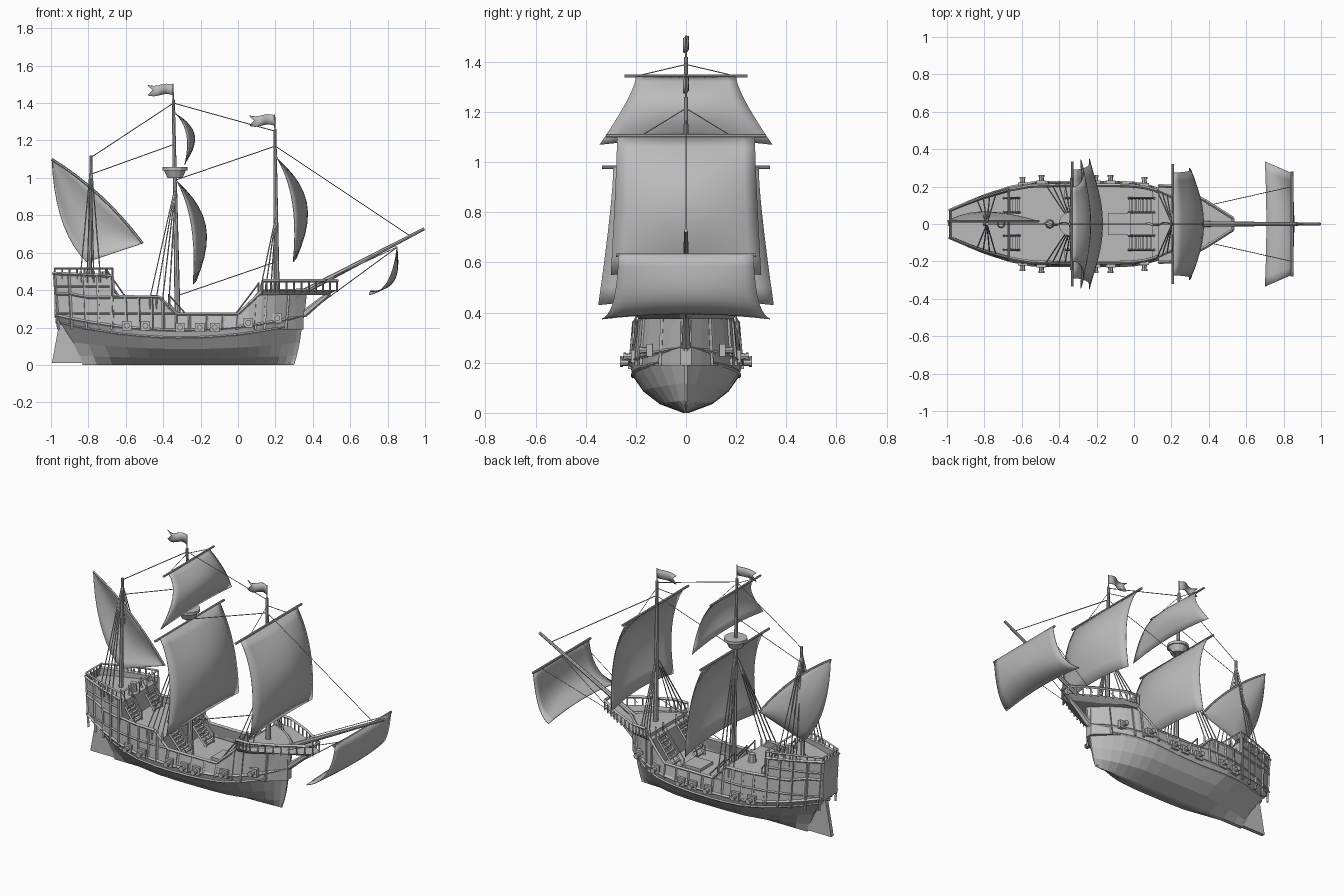
import bpy, bmesh, math
from mathutils import Matrix, Vector

if "Cube" in bpy.data.objects:
    bpy.data.objects.remove(bpy.data.objects["Cube"])

GREY = bpy.data.materials.new("plain_grey")
GREY.use_nodes = True
GREY.diffuse_color = (0.5, 0.5, 0.5, 1)
for node in GREY.node_tree.nodes:
    if node.type == 'BSDF_PRINCIPLED':
        node.inputs["Base Color"].default_value = GREY.diffuse_color
        node.inputs["Roughness"].default_value = 0.8


def finish(name, bm, smooth=False, thick=0, offset=-1):
    bmesh.ops.recalc_face_normals(bm, faces=bm.faces)
    for f in bm.faces:
        f.smooth = smooth
    mesh = bpy.data.meshes.new(name)
    bm.to_mesh(mesh)
    bm.free()
    mesh.materials.append(GREY)
    ob = bpy.data.objects.new(name, mesh)
    bpy.context.collection.objects.link(ob)
    if thick:
        mod = ob.modifiers.new("thickness", 'SOLIDIFY')
        mod.thickness, mod.offset = thick, offset
    return ob


def rod(bm, a, b, r0, r1=None, sides=6):
    a, b = Vector(a), Vector(b)
    d = b - a
    if d.length < 1e-5:
        return
    m = Matrix.Translation((a + b) / 2) @ d.to_track_quat('Z', 'Y').to_matrix().to_4x4()
    bmesh.ops.create_cone(bm, cap_ends=True, segments=sides, radius1=r0,
                          radius2=r0 if r1 is None else r1, depth=d.length, matrix=m)


def path(bm, pts, r, sides=4):
    for a, b in zip(pts, pts[1:]):
        rod(bm, a, b, r, sides=sides)


def box(bm, c, size):
    bmesh.ops.create_cube(bm, size=1, matrix=Matrix.Translation(c) @ Matrix.Diagonal((*size, 1)))


def slab(bm, outline, z0, z1, low=None):
    """Mirrored deck outline of (x, half width), filled from z0 to z1."""
    def ring(pts, z):
        return [bm.verts.new((x, y, z)) for x, y in pts] + \
               [bm.verts.new((x, -y, z)) for x, y in reversed(pts)]
    a, b = ring(low or outline, z0), ring(outline, z1)
    n = len(a)
    bm.faces.new(a)
    bm.faces.new(b)
    for i in range(n):
        bm.faces.new((a[i], a[(i + 1) % n], b[(i + 1) % n], b[i]))


def both(p):
    return [(p[0], s * p[1], p[2]) for s in (1, -1)]


# Hull shape: rows are (height, sheer, stern x, bow x, half width, stern fullness)
ROWS = [(0, 0, -0.83, 0.30, 0.012, 1), (0.035, 0.015, -0.85, 0.315, 0.105, 0.1),
        (0.085, 0.035, -0.88, 0.33, 0.17, 0.13), (0.145, 0.08, -0.95, 0.345, 0.212, 0.27),
        (0.185, 0.08, -0.975, 0.355, 0.222, 0.33), (0, 0, -0.99, 0.37, 0.207, 0.34)]
TOPS = [(-0.99, 0.49), (-0.671, 0.475), (-0.669, 0.365), (-0.42, 0.362), (-0.33, 0.272),
        (0.0, 0.272), (0.13, 0.395), (0.4, 0.40)]


def top(x):
    for (xa, za), (xb, zb) in zip(TOPS, TOPS[1:]):
        if x <= xb:
            return za + (zb - za) * max(0, x - xa) / (xb - xa)
    return TOPS[-1][1]


def hull_point(row, s):
    z, sheer, xa, xb, w, e = ROWS[row]
    x = xa + s * (xb - xa)
    z = top(x) if row == 5 else z + sheer * (2 * s - 1) ** 2
    f = 1
    if s < 0.36:
        f = e + (1 - e) * (1 - (1 - s / 0.36) ** 1.6)
    elif s > 0.66:
        f = 1 - ((s - 0.66) / 0.34) ** (2.6 if row > 2 else 2)
    return Vector((x, w * max(f, 0.03), z))


def side(x, z):
    """Point on the upper planking."""
    s = min(1, max(0, (x + 0.985) / 1.35))
    a, b = hull_point(4, s), hull_point(5, s)
    return a.lerp(b, (z - a.z) / (b.z - a.z))


STATIONS = [-0.99, -0.9, -0.8, -0.671, -0.669, -0.55, -0.42, -0.33, -0.2, -0.1,
            0, 0.06, 0.13, 0.2, 0.26, 0.31, 0.345, 0.37]
bm = bmesh.new()
loops = []
for x in STATIONS:
    pts = [hull_point(r, (x + 0.99) / 1.36) for r in range(6)]
    loops.append([bm.verts.new(p) for p in reversed(pts)] +
                 [bm.verts.new((p.x, -p.y, p.z)) for p in pts])
for a, b in zip(loops, loops[1:]):
    for i in range(11):
        bm.faces.new((a[i], a[i + 1], b[i + 1], b[i]))
for end in (loops[0], loops[-1]):
    for i in range(5):
        bm.faces.new((end[i], end[i + 1], end[10 - i], end[11 - i]))
finish("hull", bm, thick=0.01)

# Decks with their bulkheads
for name, xa, xb, z in [("waist_deck", -0.4, 0.12, 0.2), ("quarter_deck", -0.69, -0.37, 0.325),
                        ("poop_deck", -0.98, -0.67, 0.45), ("fore_deck", 0.1, 0.35, 0.38)]:
    bm = bmesh.new()
    line = [xa + (xb - xa) * i / 6 for i in range(7)]
    slab(bm, [(x, 0.955 * hull_point(5, (x + 0.99) / 1.36).y) for x in line], max(0.19, z - 0.2), z)
    finish(name, bm)

# Overhanging bow platform and its railing
PLAT = [(0.13, 0.205), (0.22, 0.2), (0.38, 0.125), (0.53, 0.03)]
bm = bmesh.new()
slab(bm, PLAT, 0.375, 0.40, [(0.13, 0.19), (0.22, 0.175), (0.34, 0.09), (0.48, 0.02)])
rod(bm, (0.35, 0, 0.27), (0.49, 0, 0.385), 0.02, 0.012)
finish("bow_platform", bm)
bm = bmesh.new()
for sg in (1, -1):
    rail = [Vector((x, sg * y, 0.45)) for x, y in PLAT]
    path(bm, rail, 0.009)
    for a, b in zip(rail, rail[1:]):
        for k in range(5):
            p = a.lerp(b, k / 4)
            rod(bm, (p.x, p.y, 0.39), p, 0.005, sides=4)
rod(bm, rail[-1], (0.53, 0.03, 0.45), 0.009)
finish("bow_railing", bm)

# Poop railing
bm = bmesh.new()
for sg in (1, -1):
    rail = [Vector((x, sg * side(x, 0.47).y, 0.515)) for x in (-0.98, -0.9, -0.82, -0.74, -0.67)]
    path(bm, rail, 0.006)
    for a, b in zip(rail, rail[1:]):
        for k in range(3):
            p = a.lerp(b, k / 2)
            rod(bm, (p.x, p.y, 0.46), p, 0.005, sides=4)
for x in (-0.98, -0.67):
    y = side(x, 0.47).y
    rod(bm, (x, -y, 0.515), (x, y, 0.515), 0.006, sides=4)
    for k in range(-2, 3):
        rod(bm, (x, y * k / 2.5, 0.45), (x, y * k / 2.5, 0.515), 0.004, sides=4)
finish("poop_railing", bm)

# Wales, cap rails and upright ribs
bm = bmesh.new()
for sg in (1, -1):
    def flip(p):
        return Vector((p.x, sg * p.y, p.z))
    ss = [(x + 0.99) / 1.36 for x in STATIONS]
    for row, r in [(3, 0.008), (4, 0.009), (5, 0.009)]:
        path(bm, [flip(hull_point(row, s)) for s in ss], r)
    path(bm, [flip(side(x, 0.36 + 0.02 * (x < -0.8))) for x in (-0.98, -0.9, -0.8, -0.68)], 0.008)
    path(bm, [flip(side(x, 0.42)) for x in (-0.98, -0.9, -0.8, -0.68)], 0.006)
    path(bm, [flip(side(x, 0.275)) for x in (-0.98, -0.8, -0.67, -0.55, -0.44, -0.33)], 0.006)
    for x in (-0.975, -0.9, -0.82, -0.75, -0.68, -0.6, -0.53, -0.46, -0.4, -0.33, -0.26,
              -0.165, -0.08, 0, 0.1, 0.15, 0.27):
        rod(bm, flip(side(x, 0.19)), flip(side(x, top(x))), 0.008, sides=4)
finish("wales_and_ribs", bm)

# Gun ports
bm = bmesh.new()
for x, z in [(-0.595, 0.21), (-0.495, 0.21), (-0.31, 0.2), (-0.205, 0.2), (-0.125, 0.2),
             (0.055, 0.225), (0.21, 0.25)]:
    y = side(x, z).y
    for sg in (1, -1):
        box(bm, (x, sg * y, z), (0.05, 0.024, 0.05))
        rod(bm, (x, sg * y, z), (x, sg * (y + 0.04), z), 0.015, 0.011, 8)
        rod(bm, (x, sg * (y + 0.032), z), (x, sg * (y + 0.042), z), 0.016, sides=8)
finish("cannons", bm)

# Rudder
bm = bmesh.new()
prof = [(-0.995, 0.01), (-0.83, 0.01), (-0.87, 0.12), (-0.925, 0.23), (-0.955, 0.23), (-0.975, 0.12)]
f = bm.faces.new([bm.verts.new((x, -0.012, z)) for x, z in prof])
ext = bmesh.ops.extrude_face_region(bm, geom=[f])
bmesh.ops.translate(bm, vec=(0, 0.024, 0), verts=[v for v in ext["geom"] if isinstance(v, bmesh.types.BMVert)])
rod(bm, (-0.975, 0, 0.235), (-0.9, 0, 0.235), 0.014)
finish("rudder", bm)

# Stairs, hatch and capstan
bm = bmesh.new()
for xa, za, xb, zb in [(-0.03, 0.2, 0.11, 0.385), (-0.26, 0.2, -0.37, 0.325), (-0.61, 0.325, -0.7, 0.455)]:
    for y in (0.1, -0.1):
        for k in range(7):
            t = (k + 0.5) / 7
            box(bm, (xa + (xb - xa) * t, y, za + (zb - za) * t), (0.016, 0.075, 0.008))
        for dy in (-0.038, 0.038):
            rod(bm, (xa, y + dy, za), (xb, y + dy, zb), 0.007, sides=4)
            rod(bm, (xa, y + dy, za + 0.05), (xb, y + dy, zb + 0.05), 0.004, sides=4)
            for x, z in ((xa, za), (xb, zb)):
                rod(bm, (x, y + dy, z), (x, y + dy, z + 0.055), 0.005, sides=4)
finish("stairs", bm)
bm = bmesh.new()
box(bm, (-0.08, 0, 0.205), (0.12, 0.12, 0.025))
rod(bm, (-0.71, 0, 0.45), (-0.71, 0, 0.5), 0.022, 0.017, 8)
rod(bm, (-0.45, 0, 0.325), (-0.45, 0, 0.375), 0.025, 0.018, 8)
finish("deck_fittings", bm)

# Masts, bowsprit and yards
for name, a, b, r0, r1 in [("main_mast", (-0.322, 0, 0.2), (-0.346, 0, 1.42), 0.016, 0.008),
                           ("main_flag_pole", (-0.346, 0, 1.41), (-0.347, 0, 1.505), 0.003, 0.003),
                           ("fore_mast", (0.207, 0, 0.38), (0.197, 0, 1.26), 0.016, 0.008),
                           ("fore_flag_pole", (0.197, 0, 1.25), (0.196, 0, 1.34), 0.003, 0.003),
                           ("mizzen_mast", (-0.795, 0, 0.45), (-0.785, 0, 1.12), 0.013, 0.008),
                           ("bowsprit", (0.3, 0, 0.365), (0.996, 0, 0.728), 0.016, 0.008),
                           ("main_yard", (-0.33, -0.335, 0.98), (-0.33, 0.335, 0.98), 0.007, 0.007),
                           ("fore_yard", (0.208, -0.32, 1.105), (0.208, 0.32, 1.105), 0.007, 0.007),
                           ("top_yard", (-0.335, -0.245, 1.343), (-0.335, 0.245, 1.343), 0.006, 0.006),
                           ("sprit_yard", (0.845, -0.28, 0.628), (0.845, 0.28, 0.628), 0.007, 0.007)]:
    bm = bmesh.new()
    rod(bm, a, b, r0, r1, 8)
    finish(name, bm, smooth=False)

# Lookout basket
bm = bmesh.new()
rod(bm, (-0.337, 0, 1.0), (-0.337, 0, 1.04), 0.04, 0.058, 12)
rod(bm, (-0.337, 0, 1.04), (-0.337, 0, 1.057), 0.066, sides=12)
finish("lookout_basket", bm)


def sheet(name, fn, nu=12, nv=10):
    bm = bmesh.new()
    g = [[bm.verts.new(fn(i / nu, j / nv)) for i in range(nu + 1)] for j in range(nv + 1)]
    for j in range(nv):
        for i in range(nu):
            bm.faces.new((g[j][i], g[j][i + 1], g[j + 1][i + 1], g[j + 1][i]))
    return finish(name, bm, smooth=True, thick=0.004, offset=0)


def bez(a, b, c, t):
    return Vector(a) * (1 - t) ** 2 + Vector(b) * 2 * t * (1 - t) + Vector(c) * t * t


# Square sails: side edge curve, belly depth, half widths at head and foot
for name, a, b, c, belly, wt, wb in [
        ("main_sail", (-0.325, 0.98), (-0.215, 0.78), (-0.24, 0.43), 0.075, 0.29, 0.35),
        ("fore_sail", (0.212, 1.1), (0.33, 0.9), (0.295, 0.55), 0.075, 0.275, 0.3),
        ("top_sail", (-0.33, 1.34), (-0.24, 1.25), (-0.285, 1.07), 0.04, 0.2, 0.345),
        ("sprit_sail", (0.85, 0.63), (0.825, 0.39), (0.70, 0.375), 0.035, 0.27, 0.335)]:
    def square(u, t):
        u = 2 * u - 1
        p = bez(a, b, c, t)
        bulge = belly * (1 - u * u) * math.sin(math.pi * min(1, t * 0.93))
        return (p.x + bulge, u * (wt + (wb - wt) * t ** 1.7), p.y + 0.02 * t * t * (1 - u * u))
    sheet(name, square)


# Lateen sail on its bent yard
def lateen_yard(t):
    return bez((-0.995, 1.1), (-0.72, 0.93), (-0.51, 0.65), t)


def lateen(u, t):
    p = lateen_yard(u)
    q = bez((-0.995, 1.1), (-0.98, 0.72), (-0.81, 0.55), u / 0.6) if u < 0.6 else \
        Vector((-0.81, 0.55)).lerp(Vector((-0.51, 0.65)), (u - 0.6) / 0.4)
    r = p.lerp(q, t)
    return (r.x, 0.015 + 0.05 * math.sin(math.pi * t) * math.sin(math.pi * u), r.y)


sheet("lateen_sail", lateen, 15, 8)
bm = bmesh.new()
path(bm, [(lateen_yard(k / 8).x, 0.015, lateen_yard(k / 8).y) for k in range(9)], 0.007, 6)
finish("lateen_yard", bm)

# Pennants
for name, x, z in [("main_flag", -0.347, 1.47), ("fore_flag", 0.196, 1.307)]:
    sheet(name, lambda u, t: (x - u * (0.11 + 0.05 * abs(t - 0.5)), 0.01 * math.sin(7 * u),
                              z + (0.5 - t) * 0.055 + 0.006 * math.sin(6 * u)), 8, 2)

# Stays, lifts and shrouds
bm = bmesh.new()
STAYS = [((-0.345, 0, 1.4), (0.197, 0, 1.25)), ((-0.785, 0, 1.11), (-0.345, 0, 1.4)),
         ((-0.785, 0, 1.02), (-0.34, 0, 1.18)), ((-0.33, 0, 0.99), (0.2, 0, 1.17)),
         ((0.2, 0, 1.17), (0.92, 0, 0.69)), ((-0.325, 0, 0.37), (0.2, 0, 0.55)),
         ((0.36, 0, 0.27), (0.845, 0, 0.625))]
for a, b in STAYS:
    rod(bm, a, b, 0.0025, sides=4)
for a, b in [((-0.345, 0, 1.39), (-0.335, 0.2, 1.343)), ((0.2, 0, 1.215), (0.208, 0.18, 1.105)),
             ((0.4, 0.1, 0.42), (0.845, 0.2, 0.628))]:
    for p in both(b):
        rod(bm, (a[0], a[1] * (1 if p[1] > 0 else -1), a[2]), p, 0.002, sides=4)
for head, foot, step, z in [((-0.332, 0, 0.97), -0.47, 0.034, 0.36), ((0.203, 0, 0.8), 0.125, 0.026, 0.43),
                            ((-0.786, 0, 1.09), -0.84, 0.034, 0.5)]:
    for k in range(4):
        x = foot + step * k
        for p in both((x, side(x, top(x)).y, z)):
            rod(bm, head, p, 0.0035, sides=4)
            rod(bm, p, (p[0], p[1], z - 0.06), 0.007, sides=4)
finish("rigging", bm)
